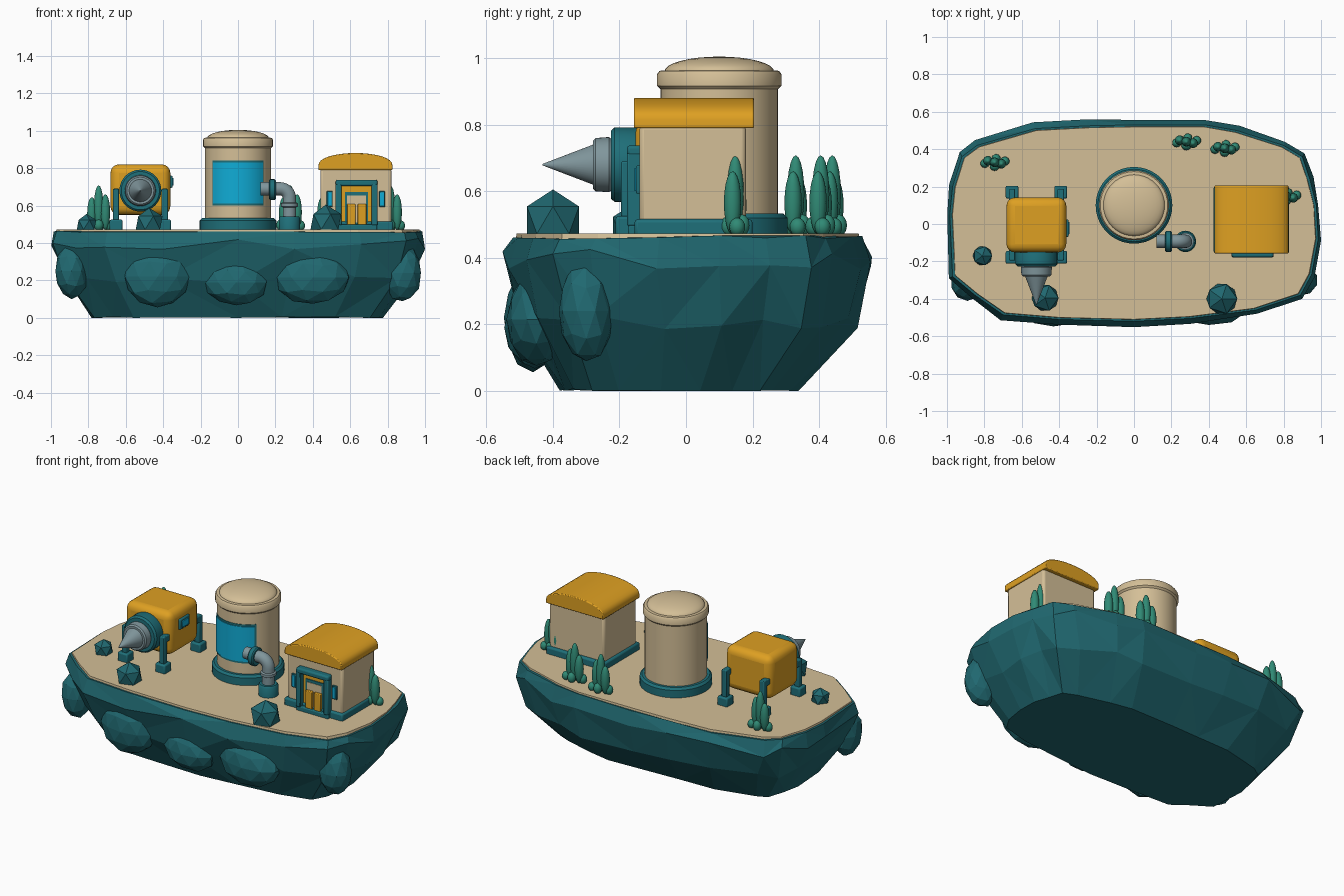
import bpy, bmesh, math, random
from mathutils import Vector, Matrix

if "Cube" in bpy.data.objects:
    bpy.data.objects.remove(bpy.data.objects["Cube"])

random.seed(4)


def paint(name, r, g, b):
    m = bpy.data.materials.new(name)
    lin = [((c / 255 + 0.055) / 1.055) ** 2.4 for c in (r, g, b)]
    m.diffuse_color = (*lin, 1)
    m.use_nodes = True
    m.node_tree.nodes["Principled BSDF"].inputs["Base Color"].default_value = m.diffuse_color
    return m


SAND = paint("sand", 212, 191, 151)
ROCK = paint("rock_teal", 32, 104, 112)
TRIM = paint("trim_teal", 31, 112, 122)
GOLD = paint("gold", 222, 160, 34)
STEEL = paint("steel", 128, 150, 156)
CYAN = paint("cyan_glass", 16, 172, 214)
LEAF = paint("leaf_green", 48, 138, 117)


def finish(name, bm, mat, smooth=True, bevel=0, segs=2):
    bmesh.ops.recalc_face_normals(bm, faces=bm.faces)
    me = bpy.data.meshes.new(name)
    bm.to_mesh(me)
    bm.free()
    me.materials.append(mat)
    ob = bpy.data.objects.new(name, me)
    bpy.context.collection.objects.link(ob)
    if bevel:
        mod = ob.modifiers.new("bevel", 'BEVEL')
        mod.width, mod.segments, mod.limit_method = bevel, segs, 'ANGLE'
    if smooth:
        bpy.ops.object.select_all(action='DESELECT')
        ob.select_set(True)
        bpy.context.view_layer.objects.active = ob
        bpy.ops.object.shade_smooth_by_angle(angle=math.radians(35))
    return ob


def box(name, x, y, z, mat, bevel=0.006, segs=2):
    """Box from (min, max) pairs."""
    bm = bmesh.new()
    bmesh.ops.create_cube(bm, size=1)
    for v in bm.verts:
        v.co = [(a + b) / 2 + c * (b - a) for (a, b), c in zip((x, y, z), v.co)]
    return finish(name, bm, mat, True, bevel, segs)


def lathe(name, prof, loc, mat, axis='Z', n=40):
    """Revolve (radius, height) points; axis 'Y' points to the front, 'X' to the right."""
    rot = {'Z': Matrix(), 'Y': Matrix.Rotation(math.pi / 2, 4, 'X'),
           'X': Matrix.Rotation(math.pi / 2, 4, 'Y')}[axis]
    bm = bmesh.new()
    rings = [[bm.verts.new((r * math.cos(i * math.tau / n), r * math.sin(i * math.tau / n), h))
              for i in range(n)] for r, h in prof]
    for a, b in zip(rings, rings[1:]):
        for i in range(n):
            bm.faces.new((a[i], a[(i + 1) % n], b[(i + 1) % n], b[i]))
    bm.faces.new(rings[0])
    bm.faces.new(rings[-1])
    bmesh.ops.remove_doubles(bm, verts=bm.verts, dist=1e-5)
    bmesh.ops.transform(bm, matrix=Matrix.Translation(loc) @ rot, verts=bm.verts)
    return finish(name, bm, mat)


def stone(name, loc, size, sub, jitter=0.0):
    bm = bmesh.new()
    bmesh.ops.create_icosphere(bm, subdivisions=sub, radius=1)
    for v in bm.verts:
        k = 1 + random.uniform(-jitter, jitter)
        v.co = [l + c * s * k for l, c, s in zip(loc, v.co, size)]
    return finish(name, bm, ROCK, False)


# Island: stacked outline rings, flat facets
OUT = [(-.985, .05), (-.97, .2), (-.92, .36), (-.84, .42), (-.53, .51), (-.25, .525), (0, .53),
       (.38, .53), (.55, .5), (.8, .42), (.9, .36), (.94, .24), (.975, .1), (.985, -.08),
       (.95, -.27), (.89, -.38), (.65, -.46), (.3, -.505), (0, -.52), (-.4, -.51),
       (-.7, -.485), (-.85, -.38), (-.97, -.28)]


def ring(bm, sx, sy, z, dy=0, j=0.0, jz=0.0):
    return [bm.verts.new((max(-1, min(1, x * sx + random.uniform(-j, j))),
                          y * sy + dy + random.uniform(-j, j),
                          z + random.uniform(-jz, jz))) for x, y in OUT]


bm = bmesh.new()
rows = [ring(bm, 1, 1, .462, 0, 0, .006), ring(bm, 1.015, 1.055, .395, 0, .006, .03),
        ring(bm, .945, .95, .21, 0, .014, .025), ring(bm, .79, .68, .006, -.025, .006, .006)]
for a, b in zip(rows, rows[1:]):
    for i in range(len(a)):
        k = (i + 1) % len(a)
        if random.random() < .5:
            bm.faces.new((a[i], a[k], b[k]))
            bm.faces.new((a[i], b[k], b[i]))
        else:
            bm.faces.new((a[i], a[k], b[i]))
            bm.faces.new((a[k], b[k], b[i]))
bm.faces.new(rows[0])
for v in rows[-1]:
    v.co.z = max(0, v.co.z - .006)
bm.faces.new(rows[-1])
finish("island_rock", bm, ROCK, False)

bm = bmesh.new()
lo, hi = ring(bm, .99, .985, .45), ring(bm, .985, .98, .473)
for i in range(len(lo)):
    k = (i + 1) % len(lo)
    bm.faces.new((lo[i], lo[k], hi[k], hi[i]))
bm.faces.new(hi)
bm.faces.new(lo)
finish("sand_top", bm, SAND, False)

# Boulders set into the cliff, and loose crystals on the sand
for x, y, z, sx, sy, sz in [(-.43, -.46, .22, .18, .09, .16), (-.01, -.455, .19, .17, .09, .125),
                            (.4, -.45, .215, .2, .09, .145), (.88, -.3, .24, .1, .085, .155),
                            (-.89, -.31, .25, .09, .1, .15)]:
    stone("cliff_boulder", (x, y, z), (sx, sy, sz), 2, .04)
for x, y, r in [(-.81, -.17, .058), (-.475, -.395, .08), (.47, -.4, .092)]:
    stone("crystal", (x, y, .47 + r * .47), (r, r, r), 1)

# Storage tank
T = (0, .1, 0)
lathe("tank_base", [(.205, .46), (.205, .52), (.193, .533), (.17, .533)], T, TRIM)
lathe("tank_body", [(.177, .5), (.177, .92)], T, SAND)
lathe("tank_rim", [(.175, .905), (.187, .917), (.187, .952), (.18, .962), (.16, .964)], T, SAND)
lathe("tank_dome", [(.165, .955)] + [(.165 * math.cos(a), .96 + .045 * math.sin(a))
      for a in [i * math.pi / 16 for i in range(9)]], T, SAND)


def curved_panel(name, half, z0, z1, r, mat, n=16):
    bm = bmesh.new()
    cols = []
    for i in range(n + 1):
        a = half * (2 * i / n - 1)
        cols.append([bm.verts.new((q * math.sin(a), .1 - q * math.cos(a), z))
                     for q, z in ((.17, z0), (r, z0), (r, z1), (.17, z1))])
    for a, b in zip(cols, cols[1:]):
        for k in range(4):
            bm.faces.new((a[k], a[(k + 1) % 4], b[(k + 1) % 4], b[k]))
    bm.faces.new(cols[0])
    bm.faces.new(cols[-1])
    finish(name, bm, mat)


curved_panel("gauge_frame", .87, .6, .842, .18, TRIM)
curved_panel("gauge_glass", .81, .612, .83, .184, CYAN)

# Outlet pipe: wall flange, bent tube, collar and foot
lathe("pipe_flange", [(.05, 0), (.056, .006), (.056, .03), (.05, .036)], (.166, -.093, .685), TRIM, 'X')
cu = bpy.data.curves.new("pipe", 'CURVE')
cu.dimensions, cu.bevel_depth, cu.bevel_resolution, cu.use_fill_caps = '3D', .036, 5, True
pts = [(.12, .69)] + [(.225 + .05 * math.sin(a), .64 + .05 * math.cos(a))
                      for a in [i * math.pi / 16 for i in range(9)]] + [(.275, .5)]
sp = cu.splines.new('POLY')
sp.points.add(len(pts) - 1)
for p, (x, z) in zip(sp.points, pts):
    p.co = (x, -.093, z, 1)
cu.materials.append(STEEL)
bpy.context.collection.objects.link(bpy.data.objects.new("pipe", cu))
P = (.275, -.093, 0)
lathe("pipe_collar", [(.036, .59), (.045, .595), (.045, .612), (.036, .617)], P, STEEL)
lathe("pipe_foot", [(.057, .46), (.057, .532), (.05, .542), (.03, .542)], P, TRIM)

# House: plinth, walls, vaulted roof
box("house_plinth", (.425, .83), (-.155, .2), (.46, .516), TRIM, .01)
box("house_walls", (.44, .82), (-.14, .18), (.5, .8), SAND, .014)
bm = bmesh.new()
sec = [(-.198, .79)] + [(-.198 * math.cos(t), .815 + .066 * math.sin(t) ** .9)
                        for t in [i * math.pi / 16 for i in range(17)]] + [(.198, .79)]
front = bm.faces.new([bm.verts.new((.628 + x, -.157, z)) for x, z in sec])
ext = bmesh.ops.extrude_face_region(bm, geom=[front])
for v in ext["geom"]:
    if isinstance(v, bmesh.types.BMVert):
        v.co.y = .205
finish("house_roof", bm, GOLD, True, .005)

# House front: door frame, lintel, leaves, side windows
D = .634
for s in (-1, 1):
    box("door_post", tuple(sorted((D + s * .112, D + s * .08))), (-.178, -.13), (.495, .715), TRIM)
    box("door_leaf", tuple(sorted((D + s * .006, D + s * .052))), (-.168, -.13), (.497, .608), GOLD, .004)
    box("window_frame", (.63 + s * .14 - .016, .63 + s * .14 + .016), (-.15, -.13), (.593, .677), TRIM, .003)
    box("window_glass", (.63 + s * .14 - .011, .63 + s * .14 + .011), (-.155, -.13), (.6, .67), CYAN, .002)
box("door_header", (D - .112, D + .112), (-.178, -.13), (.704, .738), TRIM, .01)
box("door_recess", (D - .085, D + .085), (-.146, -.13), (.5, .71), GOLD, 0)
box("door_inner_frame", (D - .062, D + .062), (-.151, -.13), (.5, .672), TRIM, 0)
box("door_sand_panel", (D - .05, D + .05), (-.154, -.13), (.5, .655), SAND, 0)
box("door_step", (D - .11, D + .11), (-.175, -.13), (.465, .5), TRIM)

# Drilling machine: body, legs, side panel, drill
M = -.522
box("machine_body", (-.682, -.362), (-.152, .142), (.55, .82), GOLD, .045, 4)
for sx in (-1, 1):
    for y in (-.178, .17):
        lx, s = M + sx * .13, 1 if y > 0 else -1
        box("machine_foot", (lx - .034, lx + .034), (y - .034, y + .034), (.46, .525), TRIM, .008)
        box("machine_leg", (lx - .017, lx + .017), (y - .017, y + .017), (.5, .69), TRIM, .005)
        box("leg_bracket", (lx - .017, lx + .017), tuple(sorted((y, y - s * .08))), (.65, .69), TRIM, .005)
box("side_panel_frame", (-.38, -.35), (-.07, .025), (.695, .76), TRIM)
box("side_panel_glass", (-.37, -.345), (-.055, .01), (.708, .747), CYAN, .002)
DR = (M, 0, .68)
lathe("drill_housing", [(.105, .13), (.112, .155), (.112, .215), (.102, .226), (.05, .226)], DR, TRIM, 'Y')
lathe("drill_collar", [(.075, .22), (.083, .232), (.08, .272), (.072, .28), (.03, .28)], DR, STEEL, 'Y')
lathe("drill_tip", [(.062, .275), (.002, .432)], DR, STEEL, 'Y')


# Slender shrubs: tall blades with round clumps at the foot
def shrub(cx, cy):
    for dx, dy, z0, z1, r in [(0, 0, .475, .708, .026), (-.036, .008, .47, .645, .026),
                              (.036, -.008, .47, .66, .026), (.055, .006, .465, .52, .024),
                              (-.052, -.006, .465, .525, .024), (0, -.02, .465, .525, .026),
                              (.008, .02, .465, .53, .024)]:
        bm = bmesh.new()
        bmesh.ops.create_uvsphere(bm, u_segments=14, v_segments=10, radius=1)
        for v in bm.verts:
            v.co = Vector((cx + dx + v.co.x * r, cy + dy + v.co.y * r,
                           (z0 + z1) / 2 + v.co.z * (z1 - z0) / 2))
        finish("shrub_blade", bm, LEAF)


for c in [(-.745, .33), (.28, .44), (.485, .405), (.815, .148)]:
    shrub(*c)
